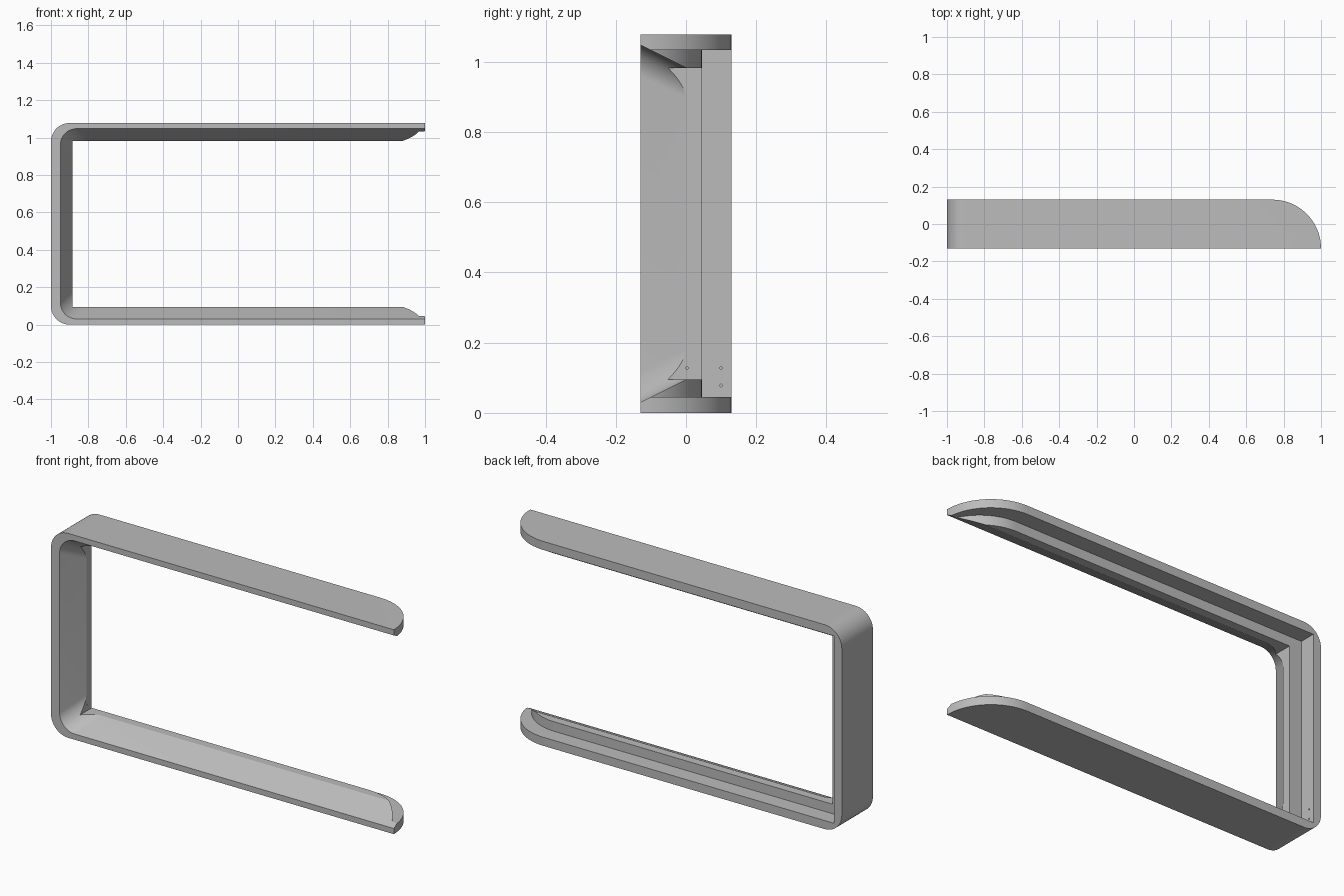
import bpy, bmesh, math
from mathutils import Vector

if "Cube" in bpy.data.objects:
    bpy.data.objects.remove(bpy.data.objects["Cube"], do_unlink=True)

H = 1.078          # overall height
F, B = -0.13, 0.13  # front and back planes

grey = bpy.data.materials.new("plain grey")
grey.use_nodes = True
colour = (0.5, 0.5, 0.5, 1)
grey.diffuse_color = colour
grey.node_tree.nodes["Principled BSDF"].inputs["Base Color"].default_value = colour


def loft(name, start, end):
    """Closed solid between two matching rings of points."""
    bm = bmesh.new()
    a = [bm.verts.new(p) for p in start]
    b = [bm.verts.new(p) for p in end]
    bm.faces.new(a)
    bm.faces.new(b[::-1])
    for i in range(len(a)):
        j = (i + 1) % len(a)
        bm.faces.new((a[j], a[i], b[i], b[j]))
    bmesh.ops.recalc_face_normals(bm, faces=bm.faces)
    mesh = bpy.data.meshes.new(name)
    bm.to_mesh(mesh)
    bm.free()
    mesh.materials.append(grey)
    obj = bpy.data.objects.new(name, mesh)
    bpy.context.collection.objects.link(obj)
    return obj


def arc(cx, cy, r, a0, a1, n=16):
    return [(cx + r * math.cos(math.radians(a0 + (a1 - a0) * i / n)),
             cy + r * math.sin(math.radians(a0 + (a1 - a0) * i / n))) for i in range(n + 1)]


def c_ring(y, left, inset, r, right):
    """Outline in XZ with rounded left corners and square right ones."""
    pts = arc(left + r, H - inset - r, r, 90, 180) + arc(left + r, inset + r, r, 180, 270)
    pts += [(right, inset), (right, H - inset)]
    return [(x, y, z) for x, z in pts]


def plan(name, pts, z0, z1):
    return loft(name, [(x, y, z0) for x, y in pts], [(x, y, z1) for x, y in pts])


# Outer block with rounded left corners
frame = loft("bezel_frame", c_ring(F, -1, 0, 0.1, 1.05), c_ring(B, -1, 0, 0.1, 1.05))

# Tapered front mouth with rounded corners
def mouth(y):
    t = (y - F) / -F
    return c_ring(y, -0.95 + 0.065 * t, 0.03 + 0.065 * t, 0.088, 1.2)

cutters = [loft("mouth_cutter", mouth(-0.16), mouth(0.02))]

# Straight opening through the middle
box = [(-0.885, -0.3), (1.2, -0.3), (1.2, 0.3), (-0.885, 0.3)]
cutters.append(plan("opening_cutter", box, 0.095, H - 0.095))

# Back recess that sweeps round the tips of the inner ridges
ridge = [(-0.955, 0.045)] + arc(0.735, -0.215, 0.26, 90, 10, 24)
ridge += [(1.3, -0.17), (1.3, 0.25), (-0.955, 0.25)]
cutters.append(plan("recess_cutter", ridge, 0.045, H - 0.045))

# Rounded arm tips
tip = arc(0.74, F, 0.26, 90, 0, 24) + [(1, -0.3), (1.3, -0.3), (1.3, 0.3), (0.74, 0.3)]
cutters.append(plan("tip_cutter", tip, -0.2, H + 0.2))

# Small screw holes in the left wall
for x, y, z in ((-0.885, 0.003, 0.128), (-0.955, 0.1, 0.128), (-0.955, 0.1, 0.078)):
    ring = arc(y, z, 0.004, 0, 315, 7)
    cutters.append(loft("hole_cutter", [(x - 0.02, *p) for p in ring],
                        [(x + 0.02, *p) for p in ring]))

# Carve the frame, then discard the cutters
bpy.ops.object.select_all(action="DESELECT")
bpy.context.view_layer.objects.active = frame
frame.select_set(True)
for c in cutters:
    c.hide_render = True
    mod = frame.modifiers.new(c.name, "BOOLEAN")
    mod.operation = "DIFFERENCE"
    mod.solver = "EXACT"
    mod.object = c
    bpy.ops.object.modifier_apply(modifier=mod.name)
    bpy.data.objects.remove(c, do_unlink=True)

bpy.ops.object.shade_smooth_by_angle(angle=math.radians(25))
